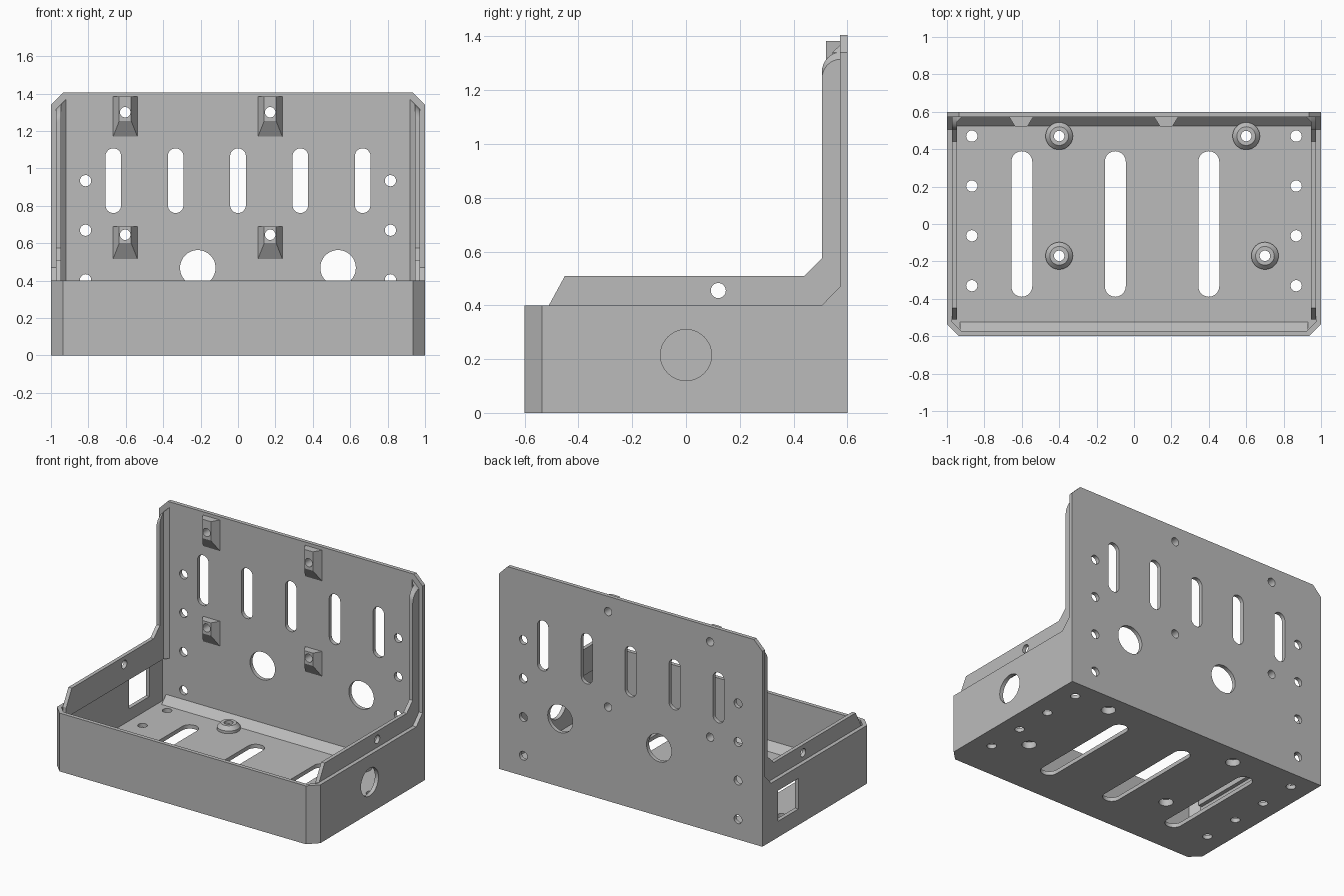
import bpy, bmesh
from math import sin, cos, pi, radians

if "Cube" in bpy.data.objects:
    bpy.data.objects.remove(bpy.data.objects["Cube"], do_unlink=True)

grey = bpy.data.materials.new("plain_grey")
grey.use_nodes = True
GREY = (0.5, 0.5, 0.5, 1)
grey.diffuse_color = GREY
grey.node_tree.nodes["Principled BSDF"].inputs["Base Color"].default_value = GREY

T = 0.027          # sheet thickness
IN = 1 - T         # inner face of the side walls
BACK = 0.6 - T     # inner face of the back wall
TO_XYZ = {"x": lambda u, v, w: (w, u, v),
          "y": lambda u, v, w: (u, w, v),
          "z": lambda u, v, w: (u, v, w)}


def finish(name, bm):
    bmesh.ops.recalc_face_normals(bm, faces=bm.faces)
    mesh = bpy.data.meshes.new(name)
    bm.to_mesh(mesh)
    bm.free()
    mesh.materials.append(grey)
    obj = bpy.data.objects.new(name, mesh)
    bpy.context.collection.objects.link(obj)
    return obj


def prism(name, outlines, axis, a, b):
    """Extrude one or more outlines along an axis from a to b."""
    bm = bmesh.new()
    for pts in outlines:
        low, high = ([bm.verts.new(TO_XYZ[axis](u, v, w)) for u, v in pts] for w in (a, b))
        bm.faces.new(low)
        bm.faces.new(high[::-1])
        for i in range(len(pts)):
            j = (i + 1) % len(pts)
            bm.faces.new((low[i], low[j], high[j], high[i]))
    return finish(name, bm)


def slot(u, v, r, half=0.0, n=32):
    """Circle, or an upright rounded slot when half is above zero."""
    pts = []
    for side in (1, -1):
        for i in range(n // 2 + (1 if half else 0)):
            t = 2 * pi * i / n + (0 if side > 0 else pi)
            pts.append((u + r * cos(t), v + side * half + r * sin(t)))
    return pts


def cut(obj, outlines, axis, a, b):
    tool = prism("cutter", outlines, axis, a, b)
    tool.hide_render = True
    mod = obj.modifiers.new("holes", "BOOLEAN")
    mod.operation, mod.solver, mod.object = "DIFFERENCE", "EXACT", tool
    graph = bpy.context.evaluated_depsgraph_get()
    mesh = bpy.data.meshes.new_from_object(obj.evaluated_get(graph))
    obj.modifiers.clear()
    obj.data = mesh
    bpy.data.objects.remove(tool, do_unlink=True)


def slope_top(obj):
    """Slant the top end so that it rises towards the middle."""
    for v in obj.data.vertices:
        if v.co.z > 1.2:
            v.co.z += IN - abs(v.co.x)


def lathe(name, profile, x, y, n=32):
    bm = bmesh.new()
    rings = [[bm.verts.new((x + r * cos(2 * pi * i / n), y + r * sin(2 * pi * i / n), z))
              for i in range(n)] for r, z in profile]
    for k, ring in enumerate(rings):
        nxt = rings[(k + 1) % len(rings)]
        for i in range(n):
            j = (i + 1) % n
            bm.faces.new((ring[i], ring[j], nxt[j], nxt[i]))
    return finish(name, bm)


# Floor plate with slots, mounting holes and standoff holes
inner = [(-IN, BACK), (-IN, -0.524), (-0.924, -BACK),
         (0.924, -BACK), (IN, -0.524), (IN, BACK)]
outer = [(-1, BACK), (-1, -0.535), (-0.935, -0.6),
         (0.935, -0.6), (1, -0.535), (1, BACK)]
standoffs = [(-0.4, 0.47), (0.6, 0.47), (-0.4, -0.17), (0.7, -0.17)]
floor = prism("floor_plate", [inner], "z", 0, T)
holes = [slot(x, 0, 0.056, 0.333) for x in (-0.6, -0.1, 0.4)]
holes += [slot(s * 0.867, y, 0.03) for s in (-1, 1) for y in (0.47, 0.203, -0.063, -0.33)]
holes += [slot(x, y, 0.045) for x, y in standoffs]
cut(floor, holes, "z", -0.1, 0.2)

# Front and side walls in one bent strip, with a round and a square opening
walls = prism("front_and_side_walls", [outer + inner[::-1]], "z", 0, 0.4)
cut(walls, [slot(0, 0.215, 0.095, n=48)], "x", 0.9, 1.1)
cut(walls, [[(0.21, 0.11), (0.43, 0.11), (0.43, 0.32), (0.21, 0.32)]], "x", -1.1, -0.9)

# Back wall
back = prism("back_wall", [[(-1, 0), (1, 0), (1, 1.34), (0.935, 1.405),
                            (-0.935, 1.405), (-1, 1.34)]], "y", BACK, 0.6)
posts = [(x, top) for x in (-0.603, 0.172) for top in (1.383, 0.688)]
holes = [slot(i / 3, 0.934, 0.042, 0.131) for i in range(-2, 3)]
holes += [slot(s * 0.815, z, 0.03) for s in (-1, 1) for z in (0.934, 0.669, 0.404, 0.139)]
holes += [slot(x, 0.468, 0.095, n=48) for x in (-0.215, 0.535)]
holes += [slot(x, top - 0.083 if top > 1 else top - 0.043, 0.028) for x, top in posts]
cut(back, holes, "y", 0.5, 0.7)

# Bevel strips where the floor meets the front and back walls
for name, y, s in (("back_floor_bevel", BACK, -1), ("front_floor_bevel", -BACK, 1)):
    prism(name, [[(y, T), (y + s * 0.05, T), (y, T + 0.05)]], "x",
          -0.947 if s < 0 else -0.93, 0.947 if s < 0 else 0.93)

# Inner lips, corner gussets and corner bevels on both sides
arc = [(BACK - 0.068 * cos(i * pi / 16), 1.24 + 0.075 * sin(i * pi / 16)) for i in range(9)]
lip_outline = [(BACK, 0.33), (-0.51, 0.33), (-0.51, 0.4), (-0.45, 0.51),
               (0.44, 0.51), (0.505, 0.575)] + arc
for side, s in (("left", 1), ("right", -1)):
    lip = prism(side + "_lip", [lip_outline], "x", s * 0.947, s * IN)
    slope_top(lip)
    cut(lip, [slot(0.12, 0.455, 0.028)], "x", s * 0.9, s * 1.05)
    prism(side + "_gusset", [[(0.505, 0.4), (BACK, 0.4), (BACK, 0.47)]], "x", s * IN, s)
    bevel = prism(side + "_corner_bevel", [[(s * 0.947, 0.545), (s * 0.92, BACK),
                                            (s * 0.947, BACK)]], "z", 0.33, 1.315)
    slope_top(bevel)

# Wedge-shaped posts on the back wall
for i, (x, top) in enumerate(posts):
    low, mid = (top - 0.213, top - 0.13) if top > 1 else (top - 0.172, top - 0.088)
    bm = bmesh.new()
    rear, front = ([bm.verts.new((x + dx, y, z)) for dx, z in
                    ((-w, zb), (w, zb), (w, top), (-w, top))]
                   for w, y, zb in ((0.065, BACK, low), (0.032, 0.52, mid)))
    bm.faces.new(rear)
    bm.faces.new(front)
    for a in range(4):
        b = (a + 1) % 4
        bm.faces.new((rear[a], rear[b], front[b], front[a]))
    post = finish(f"wall_post_{i + 1}", bm)
    cut(post, [slot(x, top - 0.083 if top > 1 else top - 0.043, 0.028)], "y", 0.45, 0.65)

# Conical standoffs on the floor, counterbored from below
for i, (x, y) in enumerate(standoffs):
    lathe(f"floor_standoff_{i + 1}",
          [(0.073, 0.015), (0.073, 0.045), (0.05, 0.07), (0.028, 0.07),
           (0.028, 0.045), (0.045, 0.045), (0.045, 0.015)], x, y)

# Smooth the round holes while keeping sheet edges sharp
for obj in bpy.context.scene.objects:
    if obj.type == "MESH":
        obj.select_set(True)
        bpy.context.view_layer.objects.active = obj
bpy.ops.object.shade_smooth_by_angle(angle=radians(25))
